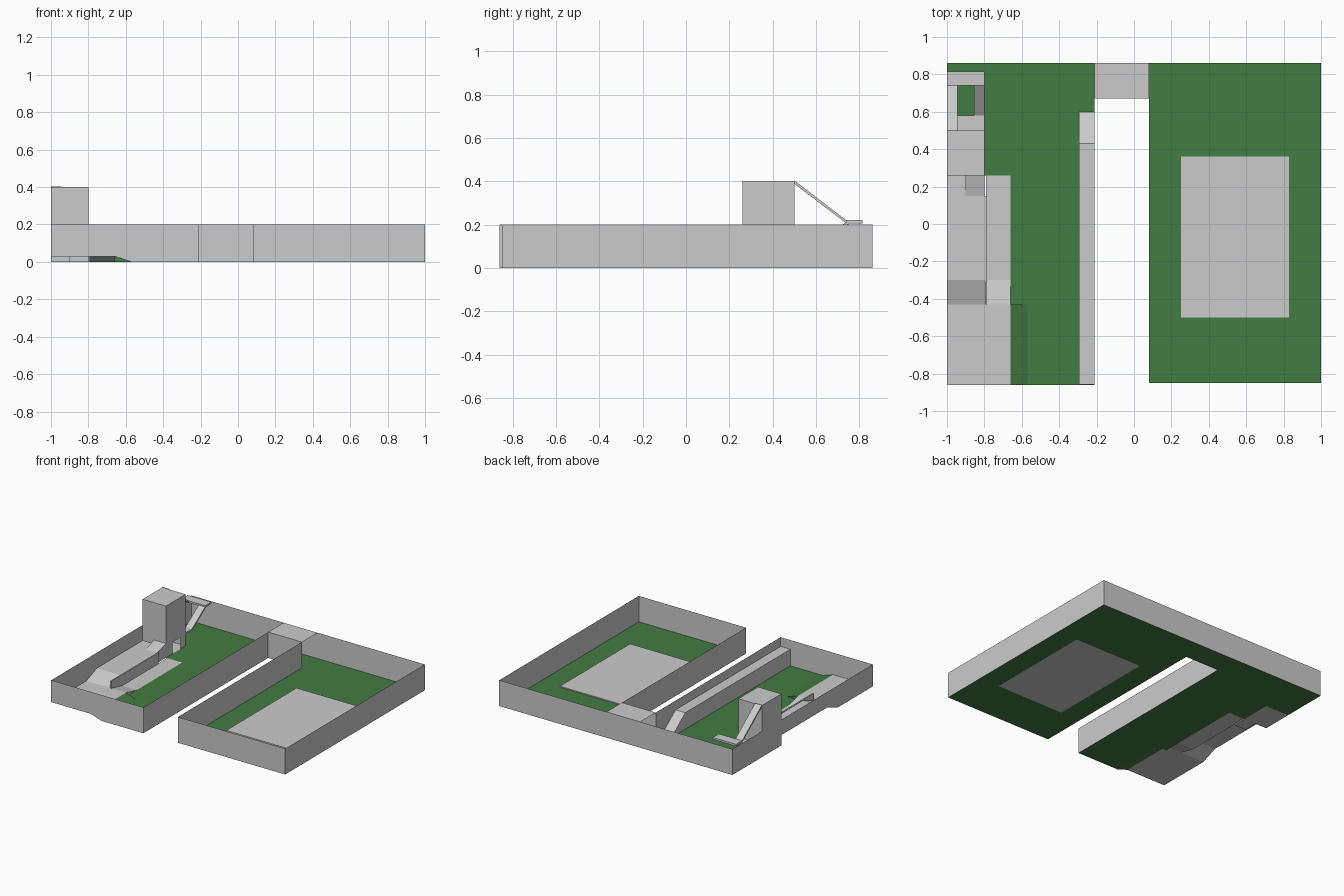
import bpy

if "Cube" in bpy.data.objects:
    bpy.data.objects.remove(bpy.data.objects["Cube"])

green = bpy.data.materials.new("grass")
green.diffuse_color = (0.055, 0.2, 0.055, 1)
green.use_nodes = True
green.node_tree.nodes["Principled BSDF"].inputs["Base Color"].default_value = green.diffuse_color


def sheet(name, polys, mat=None):
    """Object made of separate flat polygons."""
    verts, faces = [], []
    for p in polys:
        faces.append(range(len(verts), len(verts) + len(p)))
        verts += p
    me = bpy.data.meshes.new(name)
    me.from_pydata(verts, [], [list(f) for f in faces])
    ob = bpy.data.objects.new(name, me)
    bpy.context.collection.objects.link(ob)
    if mat:
        me.materials.append(mat)
    return ob


def flat(x0, x1, y0, y1, z=0.0, z2=None):
    """Rectangle seen from above; z2 is the height at y1."""
    z2 = z if z2 is None else z2
    return [(x0, y0, z), (x1, y0, z), (x1, y1, z2), (x0, y1, z2)]


def across(y, pts):
    return [(x, y, z) for x, z in pts]


def along(x, pts):
    return [(x, y, z) for y, z in pts]


def rect(a, b, z0=0.0, z1=0.2):
    return [(a, z0), (b, z0), (b, z1), (a, z1)]


def prism(name, x0, x1, pts):
    """Solid from a y-z profile extruded along x (profile runs counter-clockwise)."""
    n = len(pts)
    polys = [along(x1, pts), along(x0, pts[::-1])]
    for i in range(n):
        (ya, za), (yb, zb) = pts[i], pts[(i + 1) % n]
        polys.append([(x0, ya, za), (x0, yb, zb), (x1, yb, zb), (x1, ya, za)])
    return sheet(name, polys)


# Grass floor, including the passage below the bridge and the bank beside the mound
sheet("grass_floor", [
    flat(-.57, -.21, -.86, .86), flat(-.66, -.57, -.43, .86),
    flat(-.80, -.66, .26, .86), flat(-1, -.80, .50, .86),
    flat(-.21, .08, .67, .86),
    flat(.08, .25, -.85, .86), flat(.83, 1, -.85, .86),
    flat(.25, .83, -.85, -.50), flat(.25, .83, .36, .86),
    [(-.66, -.86, .03), (-.57, -.86, 0), (-.57, -.43, 0), (-.66, -.43, .03)],
    across(-.43, [(-.66, 0), (-.57, 0), (-.66, .03)]),
], green)

# Raised paving pad
prism("paved_pad", .25, .83, rect(-.50, .36, 0, .008))

# Perimeter walls; the left and front ones follow the raised ground at their base
sheet("outer_walls", [
    across(.86, rect(1, -1)),
    along(1, rect(-.85, .86)),
    across(-.85, rect(.08, 1)),
    across(-.86, [(-1, .03), (-.66, .03), (-.57, 0), (-.21, 0), (-.21, .2), (-1, .2)]),
    along(-1, [(.86, 0), (.26, 0), (.26, .08), (-.30, .08), (-.43, .03),
               (-.86, .03), (-.86, .2), (.86, .2)]),
])
sheet("inner_walls", [
    along(-.21, rect(-.86, .67)),
    along(.08, rect(.67, -.85)),
    across(.67, rect(-.21, .08)),
])
sheet("bridge_roof", [flat(-.21, .08, .67, .86, .2)])

# Mound, split into an upper and a lower path
sheet("path_surface", [
    flat(-1, -.66, -.86, -.43, .03),
    flat(-1, -.79, -.43, -.30, .03, .08),
    flat(-1, -.79, -.30, .15, .08),
    flat(-1, -.90, .15, .26, .08),
    flat(-.79, -.66, -.43, -.30, .03, 0),
    flat(-.79, -.66, -.30, .26, 0),
    along(-.66, [(-.43, 0), (-.30, 0), (-.43, .03)]),
])
prism("path_divider", -.795, -.785,
      [(-.43, .03), (-.30, 0), (.15, 0), (.15, .085), (-.43, .085)])
prism("tower_step", -.90, -.80, [(.15, 0), (.26, 0), (.26, .11), (.15, .08)])

# Tower with a doorway in its inner side
sheet("tower", [
    flat(-1, -.80, .26, .50, .4), flat(-1, -.80, .26, .50, 0)[::-1],
    across(.26, rect(-1, -.80, 0, .4)), across(.50, rect(-.80, -1, 0, .4)),
    along(-1, rect(.50, .26, 0, .4)),
    along(-.80, [(.26, 0), (.34, 0), (.34, .09), (.44, .09),
                 (.44, 0), (.50, 0), (.50, .4), (.26, .4)]),
])

# Two ramps with landings behind the tower
prism("upper_ramp", -1, -.943, [(.50, .388), (.75, .198), (.75, .212), (.50, .404)])
prism("upper_landing", -1, -.80, rect(.74, .815, .205, .22))
prism("lower_ramp", -.855, -.80, [(.58, .088), (.75, .203), (.75, .218), (.58, .102)])
prism("lower_landing", -.943, -.80, rect(.50, .58, .088, .102))

# Side walkway that slopes down to the grass
prism("side_walkway", -.295, -.212, [(-.858, .002), (.60, .002), (.43, .13), (-.858, .13)])
